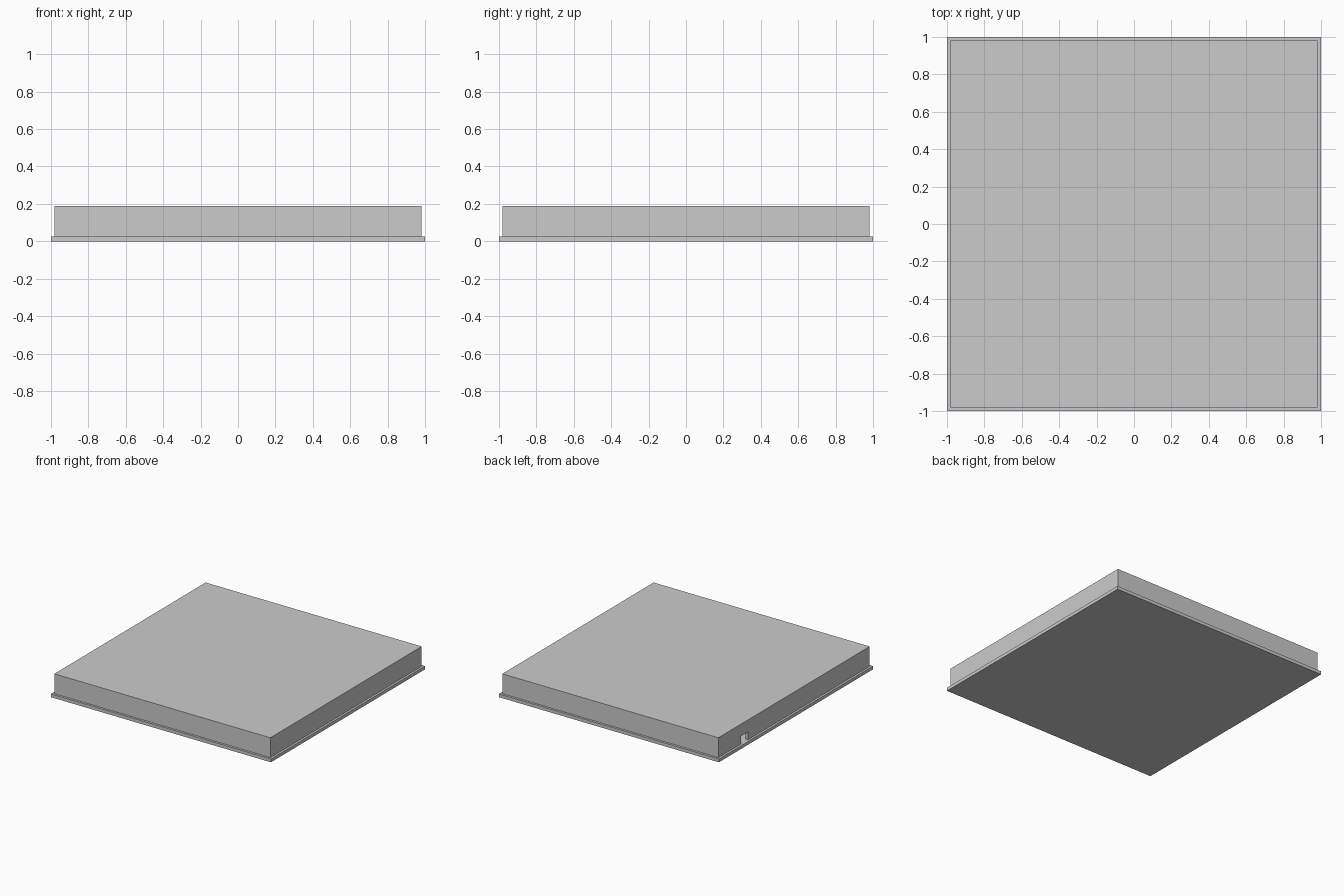
import bpy

if "Cube" in bpy.data.objects:
    bpy.data.objects.remove(bpy.data.objects["Cube"])


def box(name, x0, x1, y0, y1, z0, z1):
    bpy.ops.mesh.primitive_cube_add(size=1, location=((x0 + x1) / 2, (y0 + y1) / 2, (z0 + z1) / 2))
    ob = bpy.context.object
    ob.name = name
    ob.scale = (x1 - x0, y1 - y0, z1 - z0)
    bpy.ops.object.transform_apply(location=True, rotation=False, scale=True)
    return ob


def cut(target, cutter):
    mod = target.modifiers.new(cutter.name, 'BOOLEAN')
    mod.operation = 'DIFFERENCE'
    mod.solver = 'EXACT'
    mod.object = cutter
    cutter.hide_render = True
    cutter.hide_set(True)


BASE_TOP, TOP, HALF, WALL = 0.027, 0.19, 0.982, 0.02

# Thin base plate
box("base_plate", -1, 1, -1, 1, 0, BASE_TOP)

# Hollow cover sitting on the plate
cover = box("cover", -HALF, HALF, -HALF, HALF, BASE_TOP, TOP)
inner = HALF - WALL
cut(cover, box("cavity_cutter", -inner, inner, -inner, inner, -0.1, TOP - WALL))

# Cable notch low in the left wall, near the back
cut(cover, box("notch_cutter", -1.1, -0.9, 0.60, 0.69, -0.1, 0.09))
